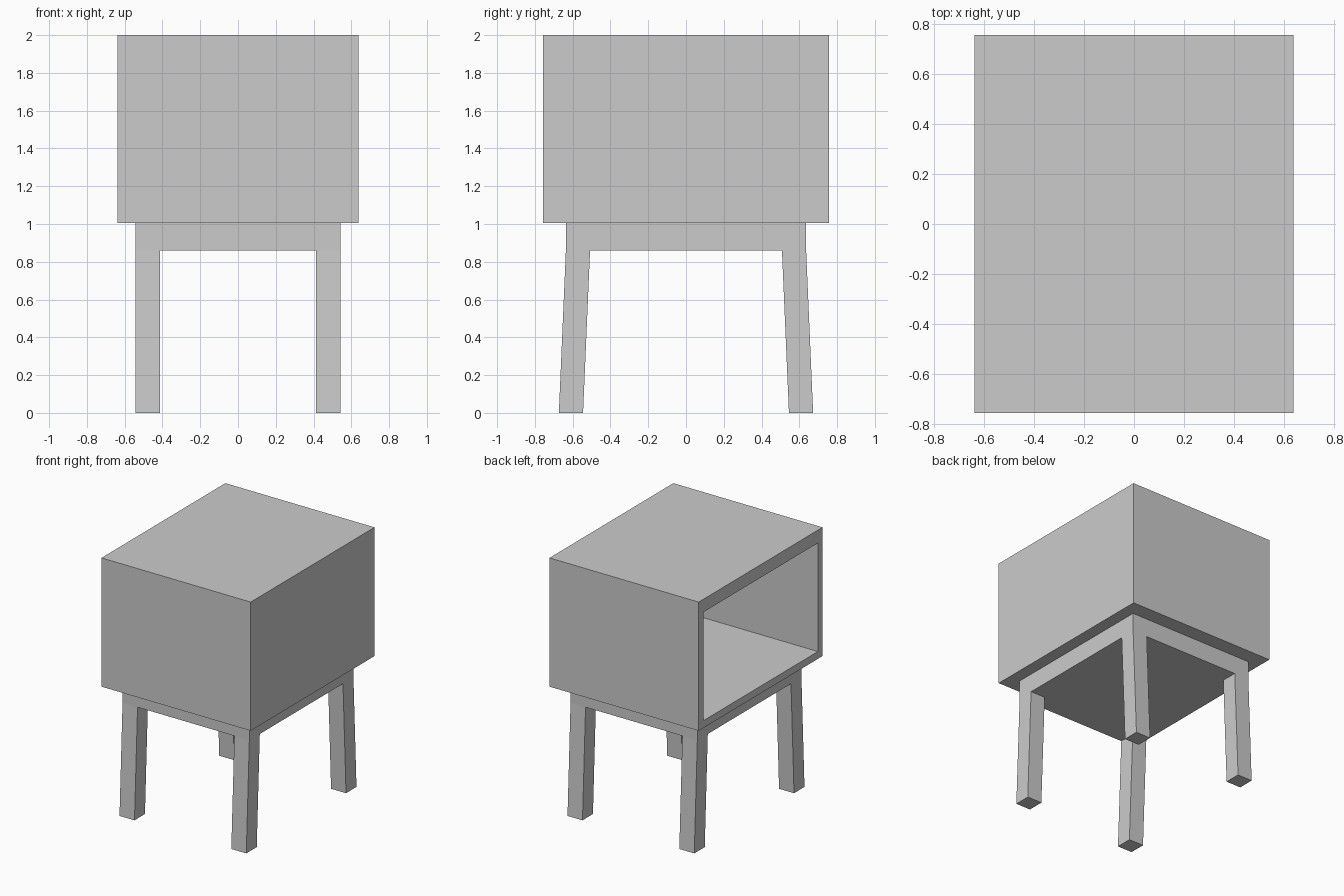
import bpy
import bmesh
from mathutils import Vector

cube = bpy.data.objects.get("Cube")
if cube:
    bpy.data.objects.remove(cube, do_unlink=True)

# Single matte grey for the whole piece
grey = bpy.data.materials.new("plain_grey")
grey.use_nodes = True
colour = (0.6, 0.6, 0.6, 1)
grey.diffuse_color = colour
grey.node_tree.nodes["Principled BSDF"].inputs["Base Color"].default_value = colour


def box_mesh(low, high):
    """Axis-aligned box between two corners."""
    low, high = Vector(low), Vector(high)
    bm = bmesh.new()
    bmesh.ops.create_cube(bm, size=1)
    bmesh.ops.scale(bm, vec=high - low, verts=bm.verts)
    bmesh.ops.translate(bm, vec=(low + high) / 2, verts=bm.verts)
    return bm


def finish(bm, name):
    bmesh.ops.recalc_face_normals(bm, faces=bm.faces)
    mesh = bpy.data.meshes.new(name)
    bm.to_mesh(mesh)
    bm.free()
    mesh.materials.append(grey)
    obj = bpy.data.objects.new(name, mesh)
    bpy.context.collection.objects.link(obj)
    return obj


CAB_X, CAB_Y = 0.638, 0.756
BASE_X, BASE_Y = 0.542, 0.636
CAB_Z, BASE_Z, TOP_Z = 1.005, 0.86, 2.0
WALL, TOP_WALL = 0.08, 0.10
LEG, SPLAY = 0.128, 0.037

# Cabinet: box hollowed out through its -x side
bm = box_mesh((-CAB_X, -CAB_Y, CAB_Z), (CAB_X, CAB_Y, TOP_Z))
opening = min(bm.faces, key=lambda f: f.calc_center_median().x)
bmesh.ops.inset_individual(bm, faces=[opening], thickness=WALL)
for v in opening.verts:
    if v.co.z > (CAB_Z + TOP_Z) / 2:
        v.co.z = TOP_Z - TOP_WALL
pushed = bmesh.ops.extrude_discrete_faces(bm, faces=[opening])["faces"][0]
for v in pushed.verts:
    v.co.x = CAB_X - WALL
finish(bm, "cabinet")

# Solid base slab under the cabinet
finish(box_mesh((-BASE_X, -BASE_Y, BASE_Z), (BASE_X, BASE_Y, CAB_Z)), "base_slab")

# Four square legs, splayed towards front and back
for side, sx in (("left", 1), ("right", -1)):
    for end, sy in (("front", -1), ("back", 1)):
        xs = sorted((sx * BASE_X, sx * (BASE_X - LEG)))
        ys = sorted((sy * BASE_Y, sy * (BASE_Y - LEG)))
        bm = box_mesh((xs[0], ys[0], 0), (xs[1], ys[1], BASE_Z))
        for v in bm.verts:
            if v.co.z < BASE_Z / 2:
                v.co.y += sy * SPLAY
        finish(bm, f"{end}_{side}_leg")
